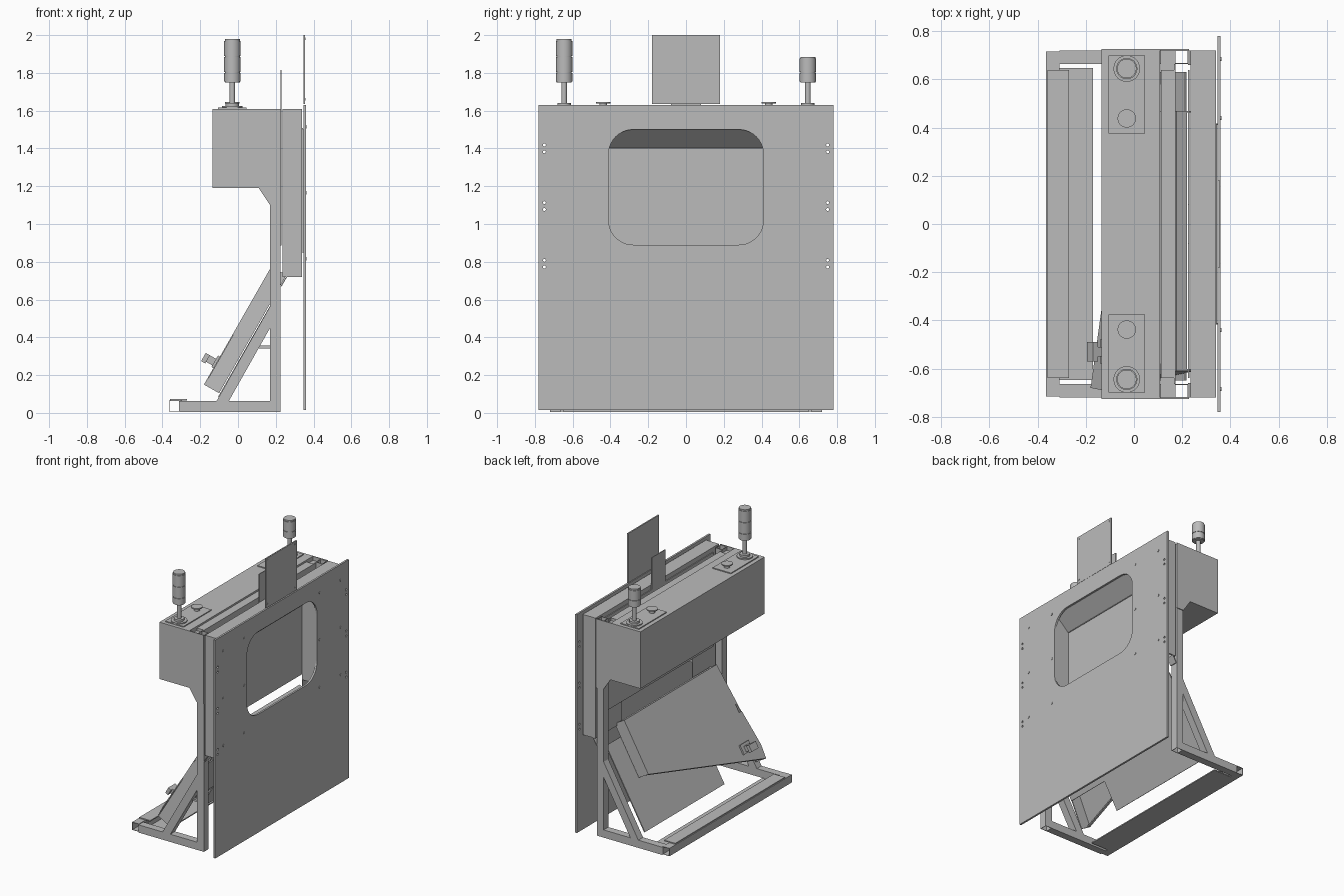
import bpy, bmesh
from math import radians, sin, cos
from mathutils import Vector, Matrix

if "Cube" in bpy.data.objects:
    bpy.data.objects.remove(bpy.data.objects["Cube"], do_unlink=True)


def material(name, value):
    m = bpy.data.materials.new(name)
    m.use_nodes = True
    m.diffuse_color = (value, value, value, 1)
    m.node_tree.nodes["Principled BSDF"].inputs["Base Color"].default_value = m.diffuse_color
    return m


GREY = material("plain grey", 0.5)


def finish(name, bm):
    bmesh.ops.recalc_face_normals(bm, faces=bm.faces)
    mesh = bpy.data.meshes.new(name)
    bm.to_mesh(mesh)
    bm.free()
    mesh.materials.append(GREY)
    ob = bpy.data.objects.new(name, mesh)
    bpy.context.collection.objects.link(ob)
    return ob


def add_box(bm, x, y, z):
    size = Matrix.Diagonal((x[1] - x[0], y[1] - y[0], z[1] - z[0], 1))
    mid = Matrix.Translation((sum(x) / 2, sum(y) / 2, sum(z) / 2))
    return bmesh.ops.create_cube(bm, size=1, matrix=mid @ size)["verts"]


def box(name, x, y, z):
    bm = bmesh.new()
    add_box(bm, x, y, z)
    return finish(name, bm)


def tube(name, x, y, z, axis):
    """Hollow square tube, open at both ends of the axis."""
    bm = bmesh.new()
    add_box(bm, x, y, z)
    bm.normal_update()
    ends = [f for f in bm.faces if abs(f.normal[axis]) > 0.9]
    bmesh.ops.delete(bm, geom=ends, context="FACES_ONLY")
    ob = finish(name, bm)
    mod = ob.modifiers.new("wall", "SOLIDIFY")
    mod.thickness = 0.004
    return ob


def extrude(name, points, offset):
    bm = bmesh.new()
    face = bm.faces.new([bm.verts.new(p) for p in points])
    new = bmesh.ops.extrude_face_region(bm, geom=[face])["geom"]
    bmesh.ops.translate(bm, vec=offset, verts=[v for v in new if isinstance(v, bmesh.types.BMVert)])
    return finish(name, bm)


def side_prism(name, profile, y0, y1):
    return extrude(name, [(x, y0, z) for x, z in profile], (0, y1 - y0, 0))


def lathe(name, x, y, profile, segments=32):
    """Stack of cylinders: (radius, bottom, top)."""
    bm = bmesh.new()
    for r, z0, z1 in profile:
        bmesh.ops.create_cone(bm, cap_ends=True, segments=segments, radius1=r, radius2=r,
                              depth=z1 - z0, matrix=Matrix.Translation((x, y, (z0 + z1) / 2)))
    ob = finish(name, bm)
    bpy.context.view_layer.objects.active = ob
    ob.select_set(True)
    bpy.ops.object.shade_smooth_by_angle(angle=radians(35))
    ob.select_set(False)
    return ob


def add_peg(bm, x, y, z, radius, depth):
    bmesh.ops.create_cone(bm, cap_ends=True, segments=12, radius1=radius, radius2=radius, depth=depth,
                          matrix=Matrix.Translation((x, y, z)) @ Matrix.Rotation(radians(90), 4, "Y"))


# Large back panel with a rounded window and small hole pairs
panel = box("back_panel", (0.346, 0.36), (-0.78, 0.78), (0.015, 1.63))
bm = bmesh.new()
add_box(bm, (0.3, 0.4), (-0.41, 0.41), (0.89, 1.50))
corners = [e for e in bm.edges if abs((e.verts[0].co - e.verts[1].co).x) > 0.05]
bmesh.ops.bevel(bm, geom=corners, offset=0.13, segments=10, profile=0.5, affect="EDGES")
for side in (-1, 1):
    for z in (1.40, 1.095, 0.79):
        for dz in (-0.018, 0.018):
            add_peg(bm, 0.35, side * 0.75, z + dz, 0.008, 0.1)
cutter = finish("window_cutter", bm)
cutter.hide_render = True
cutter.hide_set(True)
cut = panel.modifiers.new("window", "BOOLEAN")
cut.object = cutter
cut.solver = "EXACT"

# Panel bolts
bm = bmesh.new()
for y in (-0.685, -0.44, 0.44, 0.685):
    for z in (0.815, 1.165, 1.515):
        add_peg(bm, 0.36, y, z, 0.009, 0.006)
finish("panel_bolts", bm)

# Plate rising above the panel, with corner bolts
box("upper_plate", (0.346, 0.356), (-0.18, 0.18), (1.635, 2.0))
bm = bmesh.new()
for y in (-0.16, 0.16):
    for z in (1.66, 1.98):
        add_peg(bm, 0.356, y, z, 0.007, 0.004)
finish("upper_plate_bolts", bm)

# Window housing behind the panel
box("housing_top", (0.235, 0.34), (-0.72, 0.72), (1.60, 1.61))
side_prism("housing_hood", [(0.345, 1.50), (0.237, 1.40), (0.237, 1.41), (0.345, 1.51)], -0.415, 0.415)
box("housing_header", (0.235, 0.24), (-0.72, 0.72), (1.40, 1.605))
for side, tag in ((1, "left"), (-1, "right")):
    def span(a, b):
        return tuple(sorted((side * a, side * b)))

    box(tag + "_housing_side", (0.235, 0.34), span(0.71, 0.72), (0.72, 1.61))
    box(tag + "_housing_back", (0.235, 0.24), span(0.41, 0.72), (0.72, 1.41))
    box(tag + "_window_wall", (0.237, 0.346), span(0.411, 0.418), (0.85, 1.50))
    side_prism(tag + "_housing_lip", [(0.225, 0.67), (0.231, 0.67), (0.26, 0.72), (0.254, 0.72)], *span(0.66, 0.72))

    # Side frames: hollow post, foot, slanted strut and cabinet cheek
    tube(tag + "_post", (0.17, 0.225), span(0.665, 0.72), (0.005, 1.605), 2)
    tube(tag + "_foot", (-0.31, 0.17), span(0.665, 0.72), (0.005, 0.062), 0)
    side_prism(tag + "_strut", [(-0.115, 0.06), (-0.05, 0.06), (0.17, 0.45), (0.17, 0.565)], *span(0.665, 0.72))
    side_prism(tag + "_cheek", [(-0.135, 1.19), (0.11, 1.19), (0.17, 1.10), (0.228, 1.10),
                                (0.228, 1.61), (-0.135, 1.61)], *span(0.72, 0.726))
    box(tag + "_corner_bridge", (0.11, 0.17), span(0.58, 0.72), (1.57, 1.58))

    # Control plate with push button and lamp mast
    box(tag + "_control_plate", (-0.105, 0.045), span(0.375, 0.70), (1.61, 1.617))
    lathe(tag + "_button", -0.03, side * 0.438, [(0.02, 1.615, 1.64), (0.038, 1.638, 1.646)])
    top = 1.885 if side > 0 else 1.98
    rings = [(0.04, 1.75, top), (0.044, 1.755, 1.80), (0.044, 1.805, top - 0.01)]
    if side < 0:
        rings[2:] = [(0.044, 1.805, 1.885), (0.044, 1.89, top - 0.01)]
    lathe(tag + "_lamp_mast", -0.03, side * 0.645,
          [(0.055, 1.615, 1.625), (0.035, 1.625, 1.64), (0.015, 1.64, 1.75)] + rings)

# Cabinet with its rear rails
box("cabinet", (-0.135, 0.108), (-0.72, 0.72), (1.19, 1.61))
box("rear_rail", (0.112, 0.165), (-0.64, 0.64), (1.58, 1.60))
box("cabinet_bolt_strip", (0.165, 0.172), (-0.665, 0.665), (1.54, 1.60))

# Sliding door with its pull tab
box("sliding_door", (0.224, 0.23), (-0.64, 0.64), (0.885, 1.58))
box("door_tab", (0.224, 0.23), (-0.08, 0.08), (1.58, 1.815))

# Front beam, cap strip and notched floor tray
tube("front_beam", (-0.365, -0.31), (-0.715, 0.715), (0.008, 0.066), 1)
box("beam_cap", (-0.36, -0.27), (-0.64, 0.64), (0.066, 0.074))
box("floor_tray", (-0.31, -0.17), (-0.648, 0.648), (0.006, 0.014))
for i, y in enumerate((-0.425, 0, 0.425)):
    box("tray_flange_%d" % (i + 1), (-0.305, -0.297), (y - 0.2, y + 0.2), (0.014, 0.066))

# Slanted parts, placed in the plane of the hatch: s up the slope, n outwards
SLOPE = radians(60.3)
UP = Vector((cos(SLOPE), 0, sin(SLOPE)))
OUT = Vector((-sin(SLOPE), 0, cos(SLOPE)))
ORIGIN = Vector((-0.18, 0, 0.15))


def slab(name, outline, n0, n1):
    points = [ORIGIN + UP * s + Vector((0, y, 0)) + OUT * n0 for s, y in outline]
    return extrude(name, points, OUT * (n1 - n0))


slab("lower_sheet", [(-0.02, 0.63), (-0.02, -0.30), (0.2, -0.30), (0.2, -0.65), (0.62, -0.65), (0.62, 0.63)], -0.105, -0.097)
slab("hatch", [(0.32, 0.47), (0, -0.68), (0.1, -0.69), (0.36, -0.65), (0.36, -0.62),
               (0.42, -0.62), (0.42, -0.64), (0.72, -0.61), (0.72, 0.47)], -0.006, 0)
slab("hatch_left_flange", [(0.32, 0.47), (0.32, 0.462), (0.72, 0.462), (0.72, 0.47)], -0.09, 0)
slab("hatch_right_flange", [(0, -0.68), (0, -0.672), (0.72, -0.602), (0.72, -0.61)], -0.092, 0)
slab("hatch_bottom_flange", [(0.32, 0.47), (0.328, 0.47), (0.008, -0.68), (0, -0.68)], -0.03, 0)
slab("hatch_top_flange", [(0.712, 0.47), (0.72, 0.47), (0.72, -0.61), (0.712, -0.61)], -0.05, 0)

# Latch on the hatch and a small peg on the frame
slab("latch_base", [(0.10, -0.58), (0.10, -0.48), (0.17, -0.48), (0.17, -0.58)], 0, 0.012)
slab("latch_arm", [(0.11, -0.55), (0.11, -0.51), (0.15, -0.51), (0.15, -0.55)], 0.012, 0.05)
slab("latch_knob", [(0.10, -0.57), (0.10, -0.49), (0.15, -0.49), (0.15, -0.57)], 0.05, 0.075)
box("frame_peg", (0.11, 0.17), (-0.69, -0.67), (0.342, 0.356))
